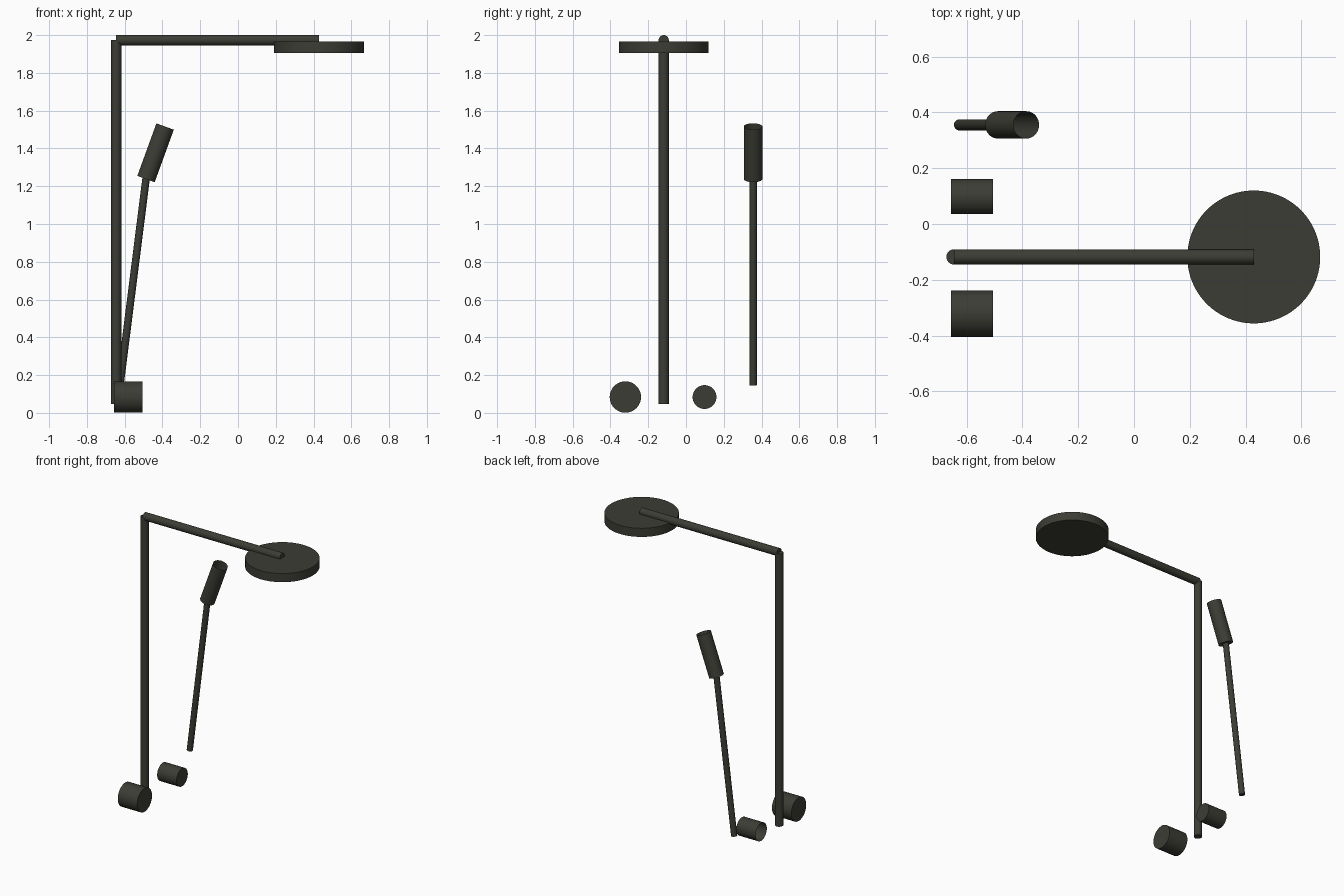
import bpy
import bmesh
from mathutils import Vector

cube = bpy.data.objects.get("Cube")
if cube:
    bpy.data.objects.remove(cube, do_unlink=True)

# Single dark bronze finish
bronze = bpy.data.materials.new("dark_bronze")
bronze.use_nodes = True
colour = (0.046, 0.046, 0.036, 1)
bronze.diffuse_color = colour
bronze.node_tree.nodes["Principled BSDF"].inputs["Base Color"].default_value = colour


def rod(name, start, end, radius, sides=48, open_end=False):
    """Cylinder from start to end; open_end leaves out the cap at the end point."""
    start, end = Vector(start), Vector(end)
    axis = end - start
    bm = bmesh.new()
    bmesh.ops.create_cone(bm, cap_ends=True, segments=sides, radius1=radius,
                          radius2=radius, depth=axis.length)
    if open_end:
        caps = [f for f in bm.faces if f.normal.z > 0.9]
        bmesh.ops.delete(bm, geom=caps, context="FACES_ONLY")
    mesh = bpy.data.meshes.new(name)
    bm.to_mesh(mesh)
    bm.free()
    mesh.materials.append(bronze)
    obj = bpy.data.objects.new(name, mesh)
    bpy.context.collection.objects.link(obj)
    obj.location = (start + end) / 2
    obj.rotation_mode = "QUATERNION"
    obj.rotation_quaternion = axis.to_track_quat("Z", "Y")
    bpy.ops.object.select_all(action="DESELECT")
    obj.select_set(True)
    bpy.context.view_layer.objects.active = obj
    bpy.ops.object.shade_smooth_by_angle()
    return obj


# Overhead shower: riser, arm and round head
riser_x, riser_y, arm_z, head_x = -0.645, -0.118, 1.973, 0.429
rod("riser_pipe", (riser_x, riser_y, 0.047), (riser_x, riser_y, arm_z), 0.027)
rod("shower_arm", (riser_x, riser_y, arm_z), (head_x, riser_y, arm_z), 0.027)
rod("shower_head", (head_x, riser_y, 1.905), (head_x, riser_y, 1.966), 0.238, 96)

# Control knobs on the wall side
front_x, wall_x, knob_z = -0.505, -0.656, 0.084
rod("large_knob", (front_x, -0.321, knob_z), (wall_x, -0.321, knob_z), 0.083)
rod("small_knob", (front_x, 0.098, knob_z), (wall_x, 0.098, knob_z), 0.063,
    open_end=True)

# Hand shower: thin stem with a tilted open sleeve
hand_y = 0.355
rod("hand_stem", (-0.625, hand_y, 0.147), (-0.486, hand_y, 1.245), 0.02)
rod("hand_sleeve", (-0.487, hand_y, 1.238), (-0.386, hand_y, 1.516), 0.049,
    open_end=True)
